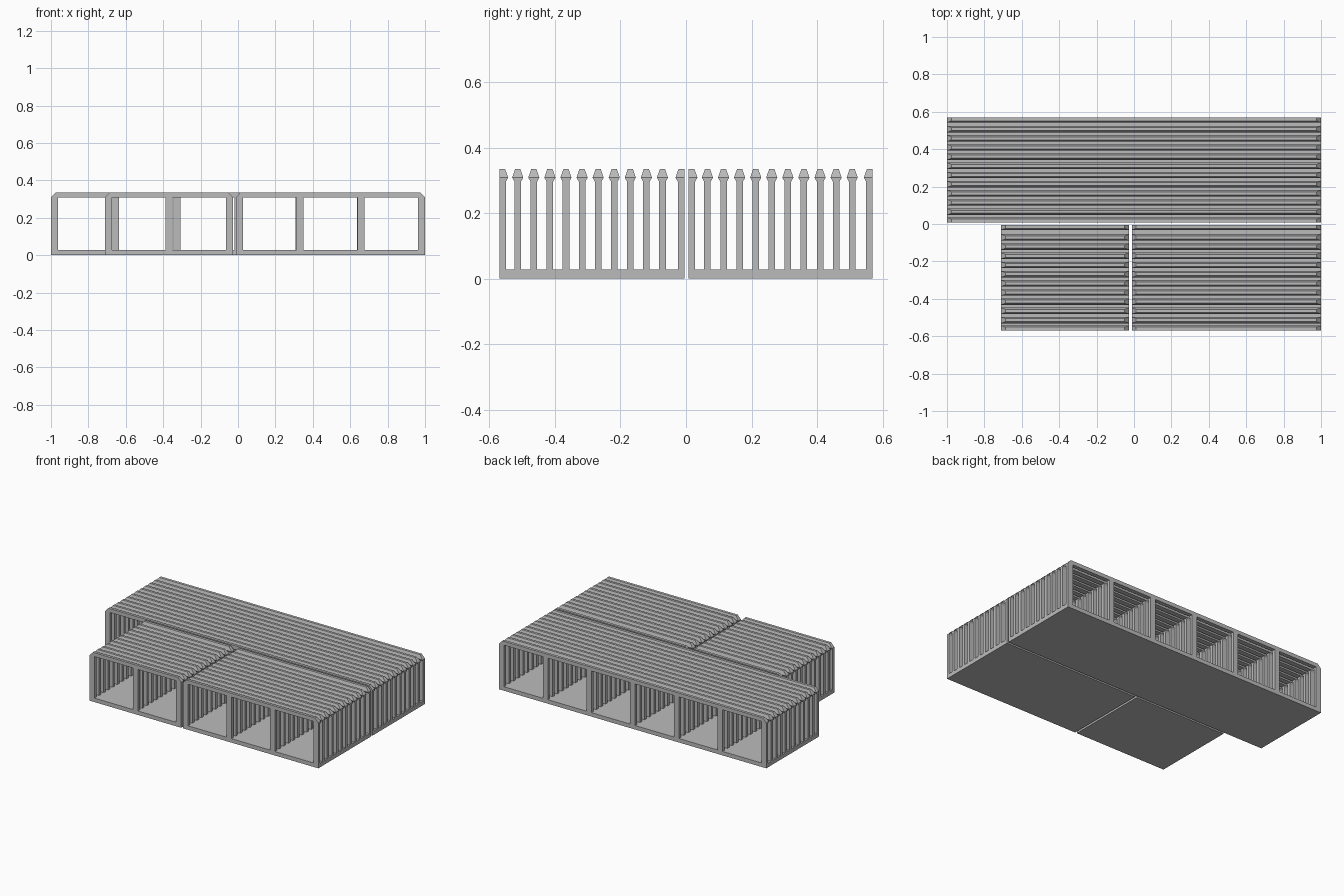
import bpy
import bmesh

if "Cube" in bpy.data.objects:
    bpy.data.objects.remove(bpy.data.objects["Cube"])

# One flat colour for everything
grey = bpy.data.materials.new("mid_grey")
grey.diffuse_color = (0.5, 0.5, 0.5, 1)
grey.use_nodes = True
grey.node_tree.nodes["Principled BSDF"].inputs["Base Color"].default_value = grey.diffuse_color

BASE_Z, FLARE_Z, RAIL_Z, TOP_Z = 0.027, 0.296, 0.308, 0.334
POST_X = 0.0375                              # post width along x
POST_H, RAIL_H, RIDGE_H = 0.01, 0.017, 0.008  # half widths along y
CHAMFER = 0.024


def loft(bm, sections, cap_bottom=True, cap_top=True):
    """Stack rectangles (x0, x1, y0, y1, z) into one solid."""
    rings = []
    for x0, x1, y0, y1, z in sections:
        rings.append([bm.verts.new(p) for p in
                      ((x0, y0, z), (x1, y0, z), (x1, y1, z), (x0, y1, z))])
    for a, b in zip(rings, rings[1:]):
        for i in range(4):
            j = (i + 1) % 4
            bm.faces.new((a[i], a[j], b[j], b[i]))
    if cap_bottom:
        bm.faces.new(rings[0][::-1])
    if cap_top:
        bm.faces.new(rings[-1])


def finish(bm, name):
    mesh = bpy.data.meshes.new(name)
    bm.to_mesh(mesh)
    bm.free()
    mesh.materials.append(grey)
    bpy.context.collection.objects.link(bpy.data.objects.new(name, mesh))


def rack(name, x0, x1, y0, y1, first_inner, bays):
    """Slatted rack: base plate, rows of flared posts, hipped rails."""
    centres = ([y0 + POST_H] + [first_inner + 0.0491 * k for k in range(10)]
               + [y1 - POST_H])
    last = len(centres) - 1

    def span(i, half):
        # outermost slats are trimmed flush with the base
        return (y0 if i == 0 else centres[i] - half,
                y1 if i == last else centres[i] + half)

    # base plate
    bm = bmesh.new()
    loft(bm, [(x0, x1, y0, y1, 0), (x0, x1, y0, y1, BASE_Z)])
    finish(bm, name + "_base")

    # posts
    bm = bmesh.new()
    pitch = (x1 - x0 - POST_X) / bays
    for i in range(len(centres)):
        for b in range(bays + 1):
            px = x0 + pitch * b
            loft(bm, [(px, px + POST_X, *span(i, POST_H), BASE_Z),
                      (px, px + POST_X, *span(i, POST_H), FLARE_Z),
                      (px, px + POST_X, *span(i, RAIL_H), RAIL_Z)],
                 cap_bottom=False, cap_top=False)
    finish(bm, name + "_posts")

    # rails
    bm = bmesh.new()
    for i in range(len(centres)):
        loft(bm, [(x0, x1, *span(i, RAIL_H), RAIL_Z),
                  (x0 + CHAMFER, x1 - CHAMFER, *span(i, RIDGE_H), TOP_Z)])
    finish(bm, name + "_rails")


rack("back_rack", -1.0, 1.0, 0.008, 0.57, 0.0655, 6)
rack("front_large_rack", -0.012, 1.0, -0.57, -0.005, -0.5137, 3)
rack("front_small_rack", -0.711, -0.026, -0.57, -0.005, -0.5137, 2)
